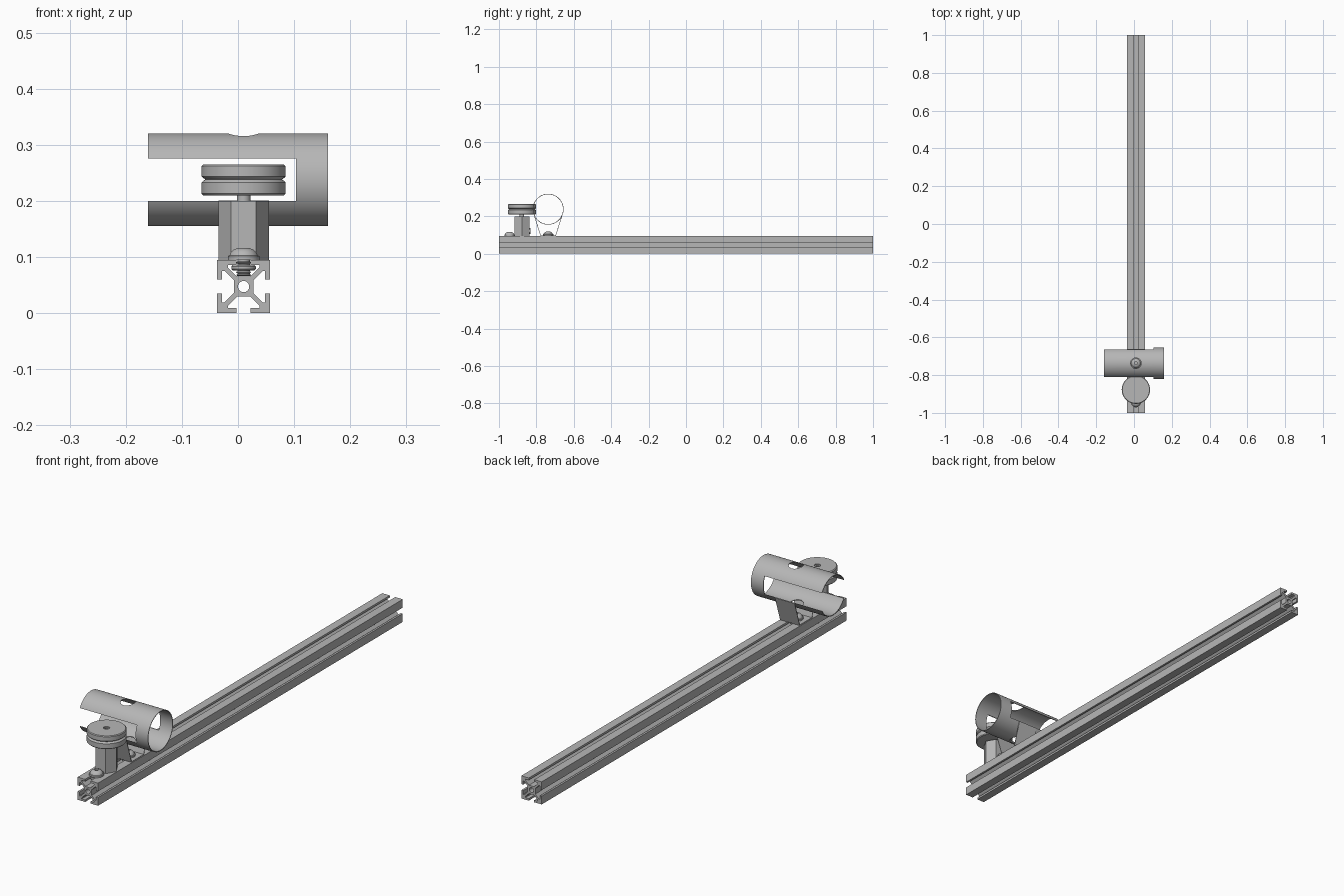
import bpy, bmesh, math
from mathutils import Matrix, Vector

cube = bpy.data.objects.get("Cube")
if cube:
    bpy.data.objects.remove(cube, do_unlink=True)

CX = 0.01                      # centre line of the rail
RAIL_TOP = 0.095
POST_Y, TUBE_Y, SCREW_Y = -0.877, -0.737, -0.943
TUBE_Z, TUBE_R = 0.238, 0.081

metal = bpy.data.materials.new("plain grey metal")
metal.use_nodes = True
metal.diffuse_color = (0.47, 0.47, 0.47, 1)
metal.node_tree.nodes["Principled BSDF"].inputs["Base Color"].default_value = metal.diffuse_color


def add_object(name, data):
    obj = bpy.data.objects.new(name, data)
    bpy.context.collection.objects.link(obj)
    data.materials.append(metal)
    return obj


def mesh_object(name, bm):
    mesh = bpy.data.meshes.new(name)
    bm.to_mesh(mesh)
    bm.free()
    return add_object(name, mesh)


def bake(obj):
    """Replace the object's data with its evaluated mesh."""
    deps = bpy.context.evaluated_depsgraph_get()
    deps.update()
    mesh = bpy.data.meshes.new_from_object(obj.evaluated_get(deps))
    obj.modifiers.clear()
    obj.data = mesh


def smooth(obj, angle=30):
    bpy.ops.object.select_all(action='DESELECT')
    obj.select_set(True)
    bpy.context.view_layer.objects.active = obj
    bpy.ops.object.shade_smooth_by_angle(angle=math.radians(angle))


def lathe(name, profile, y, steps=48):
    """Spin (radius, height) points around a vertical axis at (CX, y)."""
    bm = bmesh.new()
    verts = [bm.verts.new((r, 0, z)) for r, z in profile]
    edges = [bm.edges.new(pair) for pair in zip(verts, verts[1:])]
    bmesh.ops.spin(bm, geom=verts + edges, cent=(0, 0, 0), axis=(0, 0, 1),
                   angle=math.tau, steps=steps)
    bmesh.ops.remove_doubles(bm, verts=bm.verts, dist=1e-5)
    bmesh.ops.recalc_face_normals(bm, faces=bm.faces)
    bm.transform(Matrix.Translation((CX, y, 0)))
    obj = mesh_object(name, bm)
    smooth(obj)
    return obj


def cylinder(name, radius, depth, centre, axis='Z', sides=64, caps=True):
    bm = bmesh.new()
    bmesh.ops.create_cone(bm, cap_ends=caps, segments=sides, radius1=radius,
                          radius2=radius, depth=depth)
    if axis == 'X':
        bm.transform(Matrix.Rotation(math.pi / 2, 4, 'Y'))
    elif axis == 'Y':
        bm.transform(Matrix.Rotation(math.pi / 2, 4, 'X'))
    bm.transform(Matrix.Translation(centre))
    return mesh_object(name, bm)


def box(name, low, high):
    bm = bmesh.new()
    bmesh.ops.create_cube(bm, size=1)
    low, high = Vector(low), Vector(high)
    bm.transform(Matrix.Translation((low + high) / 2) @ Matrix.Diagonal((high - low).to_4d()))
    return mesh_object(name, bm)


# Slotted rail: one slot outline turned to four sides, with a round centre bore
half_slot = [(0.0115, 0.0175), (0.028, 0.034), (0.028, 0.0385),
             (0.0125, 0.0385), (0.0125, 0.047)]
side = [(-x, z) for x, z in reversed(half_slot)] + half_slot + [(0.047, 0.047)]
outline = []
for k in range(4):
    turn = Matrix.Rotation(-k * math.pi / 2, 2)
    outline += [turn @ Vector(p) for p in side]
bore = [(0.01 * math.cos(a * math.tau / 32), 0.01 * math.sin(a * math.tau / 32))
        for a in range(32)]
curve = bpy.data.curves.new("slotted_rail", 'CURVE')
curve.dimensions = '2D'
curve.fill_mode = 'BOTH'
curve.extrude = 1.0
for loop in (outline, bore):
    spline = curve.splines.new('POLY')
    spline.points.add(len(loop) - 1)
    for point, p in zip(spline.points, loop):
        point.co = (p[0], p[1], 0, 1)
    spline.use_cyclic_u = True
rail = add_object("slotted_rail", curve)
rail.rotation_euler.x = math.pi / 2
rail.location = (CX, 0, 0.0475)
bpy.ops.object.select_all(action='DESELECT')
rail.select_set(True)
bpy.context.view_layer.objects.active = rail
bpy.ops.object.convert(target='MESH')
smooth(bpy.context.view_layer.objects.active)

# Thin tube with an open-ended slot through front and back and a vertical hole
tube = cylinder("tube_holder", TUBE_R, 0.32, (0, TUBE_Y, TUBE_Z), 'X', 96, caps=False)
shell = tube.modifiers.new("wall", 'SOLIDIFY')
shell.thickness = 0.003
shell.offset = 0
cutters = [
    box("side_cutter", (-0.3, TUBE_Y - 0.2, 0.2), (0.103, TUBE_Y + 0.2, 0.276)),
    cylinder("hole_cutter", 0.028, 0.4, (CX, TUBE_Y, TUBE_Z)),
]
for cutter in cutters:
    cutter.hide_render = True
    cut = tube.modifiers.new("cut", 'BOOLEAN')
    cut.operation = 'DIFFERENCE'
    cut.solver = 'EXACT'
    cut.object = cutter
bake(tube)
for cutter in cutters:
    bpy.data.objects.remove(cutter, do_unlink=True)
smooth(tube)

# Bent sheet bracket that carries the tube
bm = bmesh.new()
bend = [(-0.073, 0.2), (-0.040, 0.0965), (0.040, 0.0965), (0.073, 0.2)]
rows = [[bm.verts.new((CX + s * 0.045, TUBE_Y + y, z)) for y, z in bend] for s in (-1, 1)]
for i in range(len(bend) - 1):
    bm.faces.new((rows[0][i], rows[1][i], rows[1][i + 1], rows[0][i + 1]))
bracket = mesh_object("tube_bracket", bm)
sheet = bracket.modifiers.new("sheet", 'SOLIDIFY')
sheet.thickness = 0.003
sheet.offset = 0
bake(bracket)

# Hexagonal post with its axle and a small set screw at the back
post = cylinder("hex_post", 0.045, 0.105, (CX, POST_Y, RAIL_TOP + 0.0525), sides=6)
post.data.transform(Matrix.Translation((CX, POST_Y, 0)) @ Matrix.Rotation(math.pi / 2, 4, 'Z')
                    @ Matrix.Translation((-CX, -POST_Y, 0)))
# Keep two corners pointing sideways
if max(v.co.x for v in post.data.vertices) < CX + 0.044:
    post.data.transform(Matrix.Translation((CX, POST_Y, 0)) @ Matrix.Rotation(math.pi / 6, 4, 'Z')
                        @ Matrix.Translation((-CX, -POST_Y, 0)))
smooth(cylinder("axle", 0.012, 0.04, (CX, POST_Y, 0.21), sides=32))
smooth(cylinder("set_screw", 0.016, 0.012, (CX, POST_Y + 0.04, 0.122), 'Y', 24))

# Grooved wheel
lathe("grooved_wheel", [
    (0, 0.21), (0.072, 0.21), (0.075, 0.213), (0.075, 0.233), (0.072, 0.236),
    (0.068, 0.2385), (0.072, 0.241), (0.075, 0.244), (0.075, 0.262), (0.072, 0.265),
    (0.012, 0.265), (0.012, 0.261), (0.007, 0.261), (0.007, 0.256), (0, 0.256)], POST_Y, 64)

# Button-head screws with slot nuts under the rail lips
for label, y, base in (("front", SCREW_Y, RAIL_TOP), ("bracket", TUBE_Y, RAIL_TOP + 0.002)):
    lathe(label + "_screw", [(r, base + h) for r, h in (
        (0, 0), (0.028, 0), (0.028, 0.007), (0.025, 0.008), (0.023, 0.013), (0.018, 0.018),
        (0.011, 0.021), (0.008, 0.021), (0.008, 0.012), (0, 0.012))], y, 36)
    smooth(cylinder(label + "_screw_shaft", 0.011, 0.03, (CX, y, 0.081), sides=24))
    lathe(label + "_slot_nut", [(0, 0.076), (0.019, 0.076), (0.022, 0.079),
                                (0.022, 0.083), (0.019, 0.086), (0, 0.086)], y, 24)
    for z in (0.068, 0.073, 0.09):
        lathe(label + "_thread", [(0, z - 0.002), (0.011, z - 0.002), (0.0135, z),
                                  (0.011, z + 0.002), (0, z + 0.002)], y, 24)
